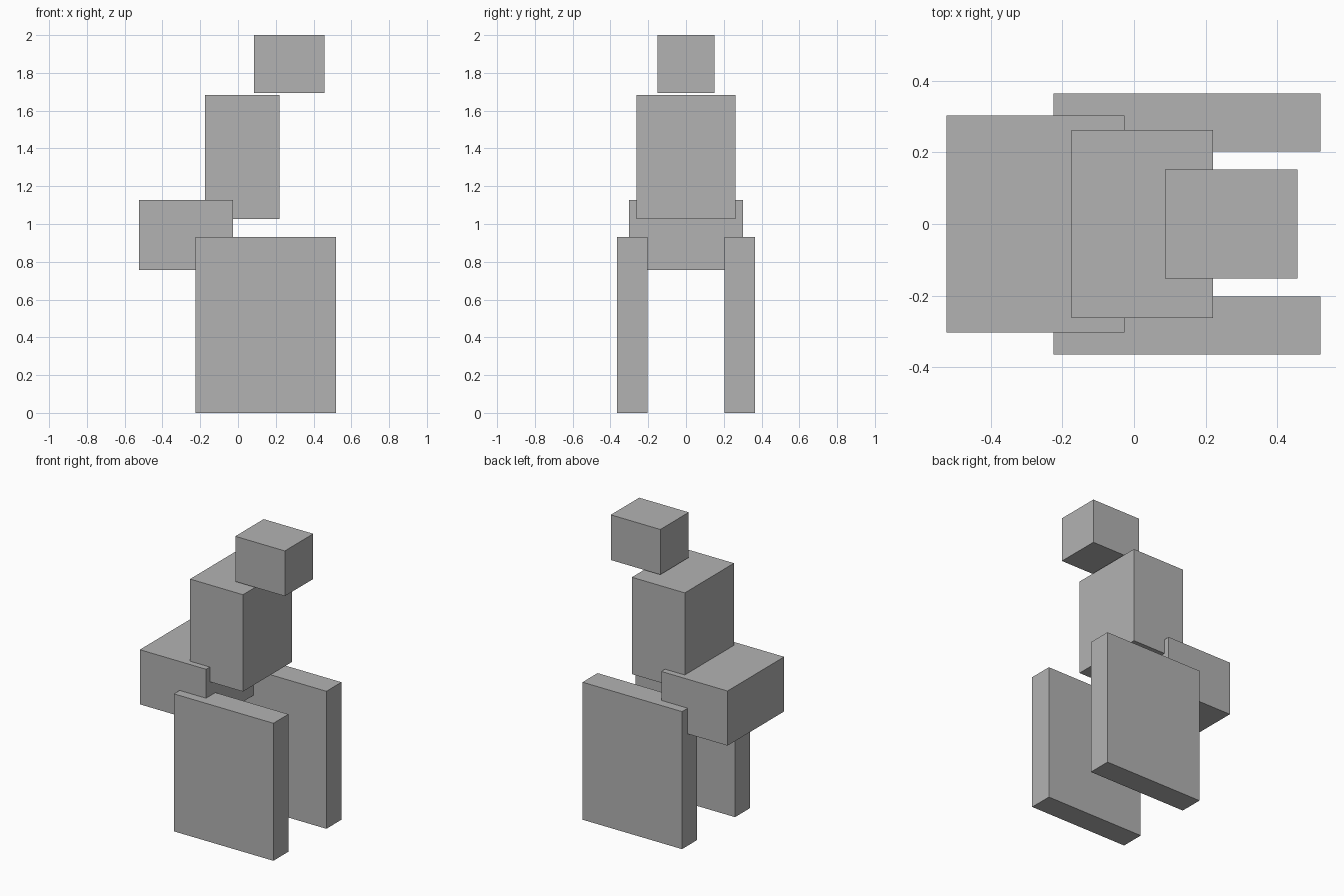
import bpy
from mathutils import Vector

cube = bpy.data.objects.get("Cube")
if cube:
    bpy.data.objects.remove(cube, do_unlink=True)

# Single plain material
grey = bpy.data.materials.new("plain_grey")
grey.use_nodes = True
colour = (0.45, 0.45, 0.45, 1.0)
grey.diffuse_color = colour
grey.node_tree.nodes["Principled BSDF"].inputs["Base Color"].default_value = colour


def block(name, low, high):
    """Box spanning two opposite corners."""
    low, high = Vector(low), Vector(high)
    bpy.ops.mesh.primitive_cube_add(size=1, location=(low + high) / 2)
    obj = bpy.context.object
    obj.name = obj.data.name = name
    obj.scale = high - low
    bpy.ops.object.transform_apply(location=False, rotation=False, scale=True)
    obj.data.materials.append(grey)
    return obj


# Body blocks, stacked from the rump up to the head
block("rump", (-0.523, -0.303, 0.757), (-0.027, 0.303, 1.127))
block("torso", (-0.175, -0.263, 1.027), (0.221, 0.263, 1.683))
block("head", (0.086, -0.152, 1.694), (0.457, 0.152, 2.0))

# Matching slab legs on both sides
for name, side in (("front_leg", -1), ("back_leg", 1)):
    near, far = sorted((side * 0.203, side * 0.364))
    block(name, (-0.225, near, 0), (0.52, far, 0.931))
